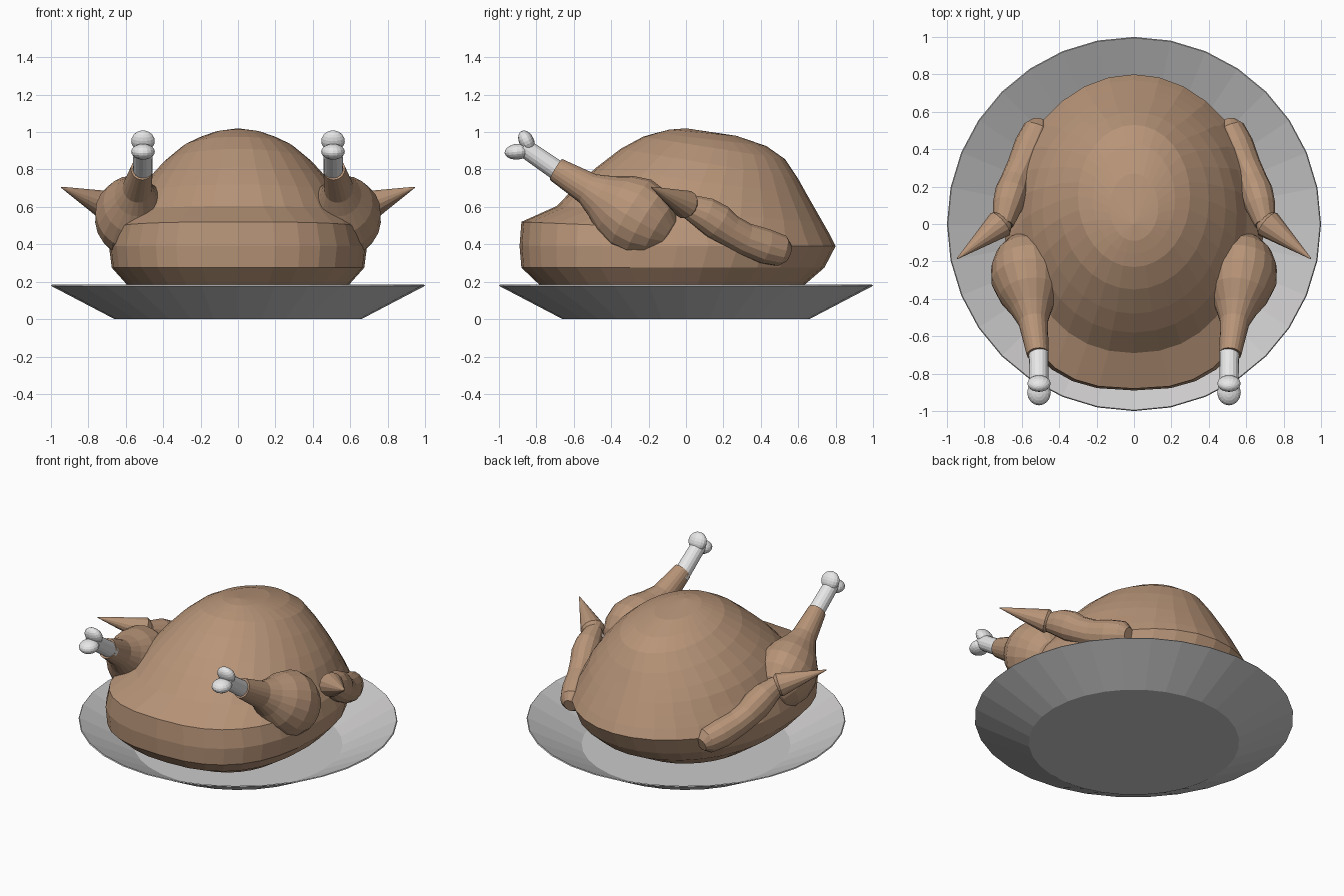
import bpy, bmesh, math
from mathutils import Vector

if "Cube" in bpy.data.objects:
    bpy.data.objects.remove(bpy.data.objects["Cube"])


def material(name, rgb):
    m = bpy.data.materials.new(name)
    m.diffuse_color = (*rgb, 1)
    m.use_nodes = True
    m.node_tree.nodes["Principled BSDF"].inputs["Base Color"].default_value = m.diffuse_color
    return m


SKIN = material("roast_brown", (0.48, 0.30, 0.19))
BONE = material("bone_white", (0.80, 0.80, 0.80))
CHINA = material("plate_grey", (0.60, 0.59, 0.59))


def loft(name, rings, mat, caps=True):
    """Skin a list of closed rings of points with quads."""
    bm = bmesh.new()
    vs = [[bm.verts.new(p) for p in r] for r in rings]
    n = len(rings[0])
    for a, b in zip(vs, vs[1:]):
        for i in range(n):
            j = (i + 1) % n
            bm.faces.new((a[i], a[j], b[j], b[i]))
    if caps:
        bm.faces.new(vs[0])
        bm.faces.new(vs[-1])
    bmesh.ops.remove_doubles(bm, verts=bm.verts, dist=0.0005)
    bmesh.ops.recalc_face_normals(bm, faces=bm.faces)
    me = bpy.data.meshes.new(name)
    bm.to_mesh(me)
    bm.free()
    me.materials.append(mat)
    ob = bpy.data.objects.new(name, me)
    bpy.context.collection.objects.link(ob)
    return ob


def tube(name, path, mat, sides=16, squash=1.0):
    """Round tube through (point, radius) pairs, square to the path."""
    pts = [Vector(p) for p, r in path]
    rings = []
    for k, (p, r) in enumerate(path):
        d = (pts[min(k + 1, len(pts) - 1)] - pts[max(k - 1, 0)]).normalized()
        u = Vector((0, 0, 1)).cross(d).normalized()
        v = d.cross(u)
        rings.append([pts[k] + r * (squash * math.cos(t) * u + math.sin(t) * v)
                      for t in (2 * math.pi * i / sides for i in range(sides))])
    return loft(name, rings, mat)


def mirror(ob):
    """Linked copy on the other side of x = 0."""
    m = ob.modifiers.new("mirror", 'MIRROR')
    m.use_axis = (True, False, False)
    return ob


# plate: thin lathed dish
def circle(r, z, n=32):
    return [(r * math.sin(2 * math.pi * i / n), r * math.cos(2 * math.pi * i / n), z)
            for i in range(n)]


loft("plate", [circle(*p) for p in
               ((0.66, 0), (1.0, 0.178), (0.995, 0.184), (0.655, 0.01))], CHINA)


# body: egg-shaped rings, tilted back towards the top
def egg(yf, yb, rx, zf, zb, power, n=32):
    out = []
    yc, ry = (yf + yb) / 2, (yb - yf) / 2
    for i in range(n):
        a = 2 * math.pi * i / n
        c, s = math.cos(a), math.sin(a)
        e = 2 / power if s < 0 else 1
        x = rx * math.copysign(abs(c) ** e, c)
        y = yc + ry * math.copysign(abs(s) ** e, s)
        out.append((x, y, zf + (zb - zf) * (y - yf) / max(yb - yf, 1e-6)))
    return out


body_rings = [  # front y, back y, half width, front z, back z, squareness
    (-0.52, 0.38, 0.40, 0.05, 0.05, 2.3),
    (-0.78, 0.63, 0.59, 0.18, 0.18, 2.5),
    (-0.88, 0.74, 0.675, 0.275, 0.275, 2.6),
    (-0.89, 0.80, 0.69, 0.39, 0.39, 2.6),
    (-0.88, 0.77, 0.66, 0.52, 0.45, 2.6),
    (-0.69, 0.73, 0.60, 0.605, 0.52, 2.2),
    (-0.58, 0.69, 0.55, 0.72, 0.59, 2.1),
    (-0.48, 0.65, 0.49, 0.81, 0.66, 2),
    (-0.35, 0.60, 0.40, 0.91, 0.75, 2),
    (-0.23, 0.53, 0.30, 0.975, 0.855, 2),
    (-0.16, 0.43, 0.22, 0.995, 0.925, 2),
    (-0.09, 0.27, 0.13, 1.013, 0.98, 2),
    (0.0, 0.001, 0.001, 1.02, 1.02, 2)]
loft("roast_body", [egg(*r) for r in body_rings], SKIN)

# drumsticks: turned profile along a straight axis
ankle = Vector((0.515, -0.695, 0.80))
axis = (Vector((0.575, -0.26, 0.54)) - ankle).normalized()
profile = [(0, 0.052), (0, 0.065), (0.2, 0.088), (0.28, 0.125), (0.37, 0.18),
           (0.47, 0.215), (0.56, 0.205), (0.64, 0.165), (0.70, 0.10), (0.725, 0.02)]
mirror(tube("drumstick", [(ankle + axis * s, r) for s, r in profile], SKIN, 20, 0.9))

# leg bones with two knuckles each
mirror(tube("leg_bone", [((0.51, -0.66, 0.775), 0.054), ((0.508, -0.87, 0.92), 0.05)], BONE))
for name, loc, size, tilt in (
        ("lower_knuckle", (0.508, -0.902, 0.895), (0.063, 0.068, 0.042), 0.1),
        ("upper_knuckle", (0.508, -0.853, 0.952), (0.063, 0.040, 0.060), 0.45)):
    rings = []
    for k in range(11):
        f = math.pi * k / 10
        ring = []
        for i in range(16):
            t = 2 * math.pi * i / 16
            y = size[1] * math.sin(f) * math.sin(t)
            z = size[2] * math.cos(f)
            ring.append((loc[0] + size[0] * math.sin(f) * math.cos(t),
                         loc[1] + y * math.cos(tilt) - z * math.sin(tilt),
                         loc[2] + y * math.sin(tilt) + z * math.cos(tilt)))
        rings.append(ring)
    mirror(loft(name, rings, BONE, caps=False))

# wings: upper arm, forearm bulge and pointed tip
mirror(tube("wing", [
    ((0.505, 0.55, 0.35), 0.045), ((0.515, 0.51, 0.365), 0.085),
    ((0.555, 0.42, 0.39), 0.095), ((0.60, 0.31, 0.43), 0.088),
    ((0.635, 0.23, 0.475), 0.088), ((0.655, 0.17, 0.52), 0.098),
    ((0.675, 0.10, 0.565), 0.090), ((0.70, 0.0, 0.61), 0.062)], SKIN, 14, 0.9))
mirror(tube("wing_tip", [
    ((0.69, 0.03, 0.60), 0.05), ((0.715, 0.0, 0.612), 0.078),
    ((0.945, -0.185, 0.705), 0.003)], SKIN, 14))
